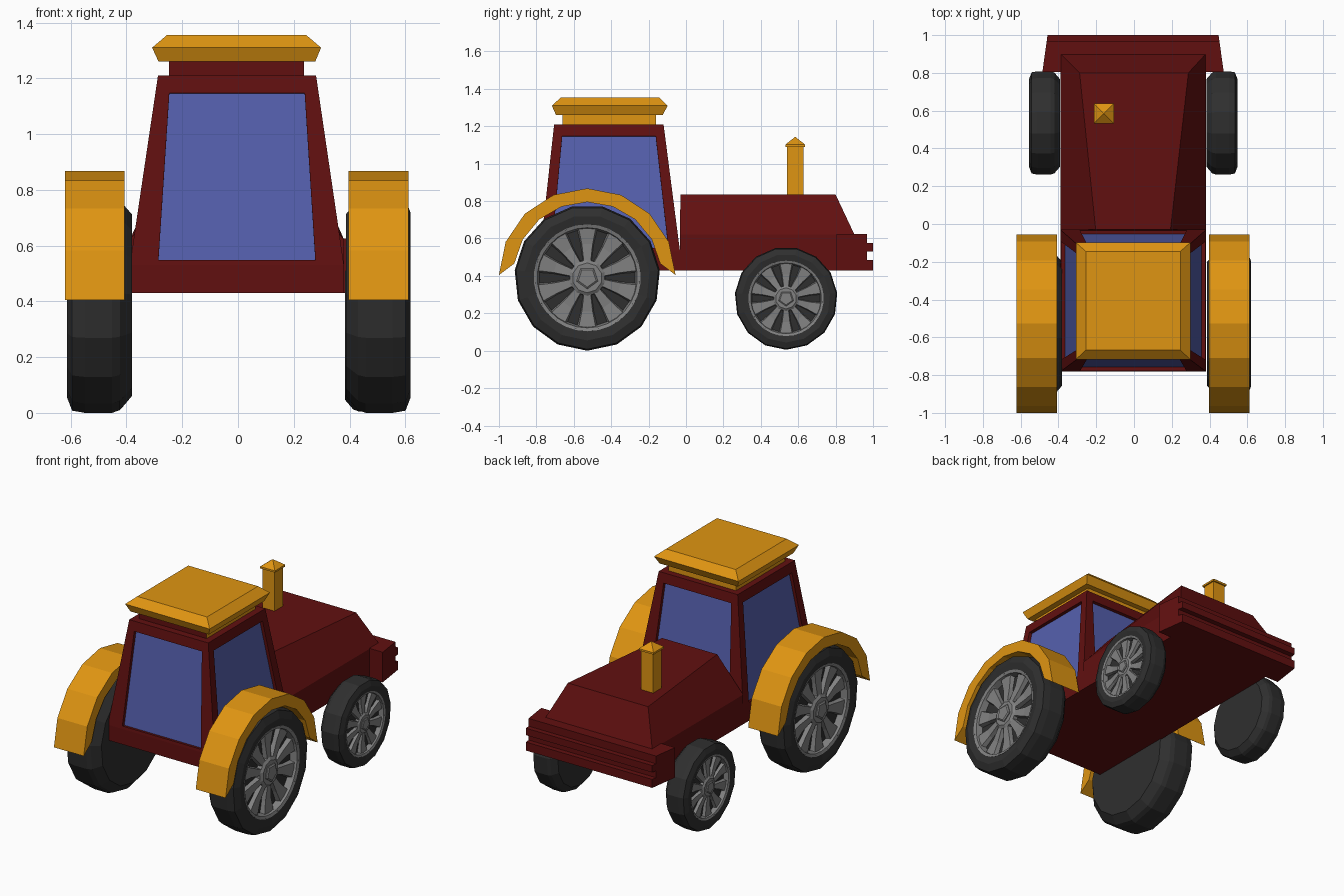
import bpy, bmesh, math
from mathutils import Vector, Matrix

if "Cube" in bpy.data.objects:
    bpy.data.objects.remove(bpy.data.objects["Cube"])


def material(name, r, g, b):
    m = bpy.data.materials.new(name)
    m.diffuse_color = (r, g, b, 1)
    m.use_nodes = True
    m.node_tree.nodes["Principled BSDF"].inputs["Base Color"].default_value = m.diffuse_color
    return m


RED = material("dark red paint", 0.12, 0.005, 0.005)
ORANGE = material("orange paint", 0.74, 0.30, 0.006)
GLASS = material("blue glass", 0.09, 0.115, 0.42)
RUBBER = material("black rubber", 0.028, 0.028, 0.028)
METAL = material("grey metal", 0.22, 0.22, 0.22)


def finish(name, bm, *mats):
    bmesh.ops.remove_doubles(bm, verts=bm.verts, dist=1e-5)
    bmesh.ops.recalc_face_normals(bm, faces=bm.faces)
    me = bpy.data.meshes.new(name)
    bm.to_mesh(me)
    bm.free()
    for m in mats:
        me.materials.append(m)
    ob = bpy.data.objects.new(name, me)
    bpy.context.collection.objects.link(ob)
    return ob


def bridge(bm, rings, cap_start=True, cap_end=True):
    """Skin a list of closed rings of points, with end caps."""
    vs = [[bm.verts.new(p) for p in ring] for ring in rings]
    n = len(vs[0])
    for a, b in zip(vs, vs[1:]):
        for i in range(n):
            j = (i + 1) % n
            bm.faces.new((a[i], a[j], b[j], b[i]))
    if cap_start:
        bm.faces.new(vs[0][::-1])
    if cap_end:
        bm.faces.new(vs[-1])


def rect(x0, x1, y0, y1, z):
    return [Vector(p) for p in ((x0, y0, z), (x1, y0, z), (x1, y1, z), (x0, y1, z))]


def loft(name, rects, *mats):
    bm = bmesh.new()
    bridge(bm, [rect(*r) for r in rects])
    return finish(name, bm, *mats)


# Cab: box base and tapered upper part with a recessed window on each side
bm = bmesh.new()
low = rect(-0.388, 0.38, -0.78, -0.032, 0.53)
top = rect(-0.287, 0.28, -0.705, -0.12, 1.21)
bridge(bm, [rect(-0.388, 0.38, -0.78, -0.032, 0.43), low], cap_end=False)
bm.faces.new([bm.verts.new(p) for p in top])
middle = Vector((0, -0.41, 0.87))
for i in range(4):
    j = (i + 1) % 4
    outer = [low[i], low[j], top[j], top[i]]

    def pane_edge(z, margin):
        t = (z - 0.53) / 0.68
        a, b = low[i].lerp(top[i], t), low[j].lerp(top[j], t)
        d = (b - a).normalized() * margin
        return a + d, b - d
    mb = 0.1 if i % 2 == 0 else 0.06
    bl, br = pane_edge(0.548, mb)
    tl, tr = pane_edge(1.147, 0.05)
    inner = [bl, br, tr, tl]
    nrm = (low[j] - low[i]).cross(top[i] - low[i]).normalized()
    if nrm.dot(middle - low[i]) < 0:
        nrm = -nrm
    deep = [p + nrm * 0.02 for p in inner]
    bridge(bm, [outer, inner, deep], cap_start=False)
    bm.faces.ensure_lookup_table()
    bm.faces[-1].material_index = 1
finish("cab", bm, RED, GLASS)

# Roof: neck with a red front face, and a bevelled slab
neck = loft("roof_neck", [(-0.247, 0.237, -0.66, -0.16, 1.205),
                          (-0.247, 0.237, -0.66, -0.16, 1.262)], ORANGE, RED)
for f in neck.data.polygons:
    f.material_index = 1 if f.normal.y < -0.9 else 0
loft("roof", [(-0.285, 0.277, -0.695, -0.125, 1.26),
              (-0.308, 0.298, -0.717, -0.098, 1.31),
              (-0.255, 0.245, -0.668, -0.145, 1.355)], ORANGE)

# Bonnet: straight lower body, tapered upper part that widens to the nose
bm = bmesh.new()
upper = [Vector(p) for p in ((-0.203, -0.03, 0.835), (0.193, -0.03, 0.835),
                             (0.288, 0.8, 0.835), (-0.288, 0.8, 0.835))]
bridge(bm, [rect(-0.388, 0.38, -0.032, 0.9, 0.43),
            rect(-0.388, 0.38, -0.032, 0.9, 0.622), upper])
finish("bonnet", bm, RED)

# Front bumper: grooved profile swept across, narrowing towards the nose
profile = [(0.805, 0.43), (1.0, 0.43), (1.0, 0.485), (0.967, 0.485), (0.967, 0.53),
           (1.0, 0.53), (1.0, 0.575), (0.967, 0.575), (0.967, 0.625), (0.805, 0.625)]
bm = bmesh.new()
bridge(bm, [[(s * (0.48 - 0.14 * (y - 0.805)) - 0.005, y, z) for y, z in profile]
            for s in (-1, 1)])
finish("bumper", bm, RED)

# Exhaust stack with pyramid cap
ex, ey = -0.16, 0.584


def square(h, z):
    return (ex - h, ex + h, ey - h, ey + h, z)


loft("exhaust", [square(0.044, 0.82), square(0.044, 1.09), square(0.053, 1.09),
                 square(0.053, 1.102), square(0.002, 1.142)], ORANGE)


def lathe(bm, prof, n, phase=0.0):
    """Spin (x, radius) points about the x axis; angle 0 points down."""
    bridge(bm, [[(x, r * math.sin(phase + 2 * math.pi * k / n),
                  -r * math.cos(phase + 2 * math.pi * k / n)) for k in range(n)]
                for x, r in prof])


def wheel(name, side, x, y, z, scale):
    place = Matrix.Translation((x, y, z)) @ Matrix.Diagonal((side * scale, scale, scale, 1))
    # Tyre with closed inner face and dark dish behind the spokes
    bm = bmesh.new()
    lathe(bm, [(-0.116, 0.33), (-0.073, 0.38), (-0.045, 0.39), (0.052, 0.39),
               (0.098, 0.382), (0.116, 0.335), (0.108, 0.285), (0.06, 0.275)], 15)
    bm.transform(place)
    finish(name + "_tyre", bm, RUBBER)
    # Rim ring, ten widening spokes, hub and five-sided nut
    bm = bmesh.new()
    n = 30
    ring = [(0.062, 0.288), (0.11, 0.286), (0.104, 0.268), (0.062, 0.258)]
    for k in range(n):
        a, b = (2 * math.pi * q / n for q in (k, k + 1))
        for (x0, r0), (x1, r1) in zip(ring, ring[1:]):
            bm.faces.new([bm.verts.new((px, r * math.sin(t), -r * math.cos(t)))
                          for px, r, t in ((x0, r0, a), (x0, r0, b), (x1, r1, b), (x1, r1, a))])
    for k in range(10):
        t = 2 * math.pi * k / 10
        rot = Matrix.Rotation(t, 4, 'X')
        sections = [[rot @ Vector(p) for p in
                     ((0.055, -w, r), (0.055, w, r), (h, w * 0.8, r), (h, -w * 0.8, r))]
                    for r, w, h in ((0.08, 0.022, 0.092), (0.18, 0.036, 0.084),
                                    (0.27, 0.058, 0.09))]
        bridge(bm, sections)
    lathe(bm, [(0.055, 0.1), (0.09, 0.098), (0.102, 0.08)], 10)
    lathe(bm, [(0.09, 0.06), (0.108, 0.06), (0.114, 0.05)], 5)
    bm.transform(place)
    finish(name + "_rim", bm, METAL)


for side, label in ((-1, "left"), (1, "right")):
    wheel("rear_" + label, side, side * 0.5 + 0.003, -0.528, 0.39, 1.0)
    wheel("front_" + label, side, side * 0.469 - 0.004, 0.535, 0.28, 0.705)
    # Mudguard: eight-segment arched shell over the rear wheel
    bm = bmesh.new()
    cx = side * 0.509 - 0.005
    sections = []
    for k in range(9):
        a = math.pi * k / 8
        b = math.radians(9) + (math.pi - math.radians(18)) * k / 8
        out = (-0.528 + 0.472 * math.cos(a), 0.405 + 0.463 * math.sin(a))
        inn = (-0.528 + 0.395 * math.cos(b), 0.405 + 0.39 * math.sin(b))
        sections.append([(cx - 0.107, *inn), (cx + 0.107, *inn),
                         (cx + 0.107, *out), (cx - 0.107, *out)])
    bridge(bm, sections)
    finish(label + "_mudguard", bm, ORANGE)
